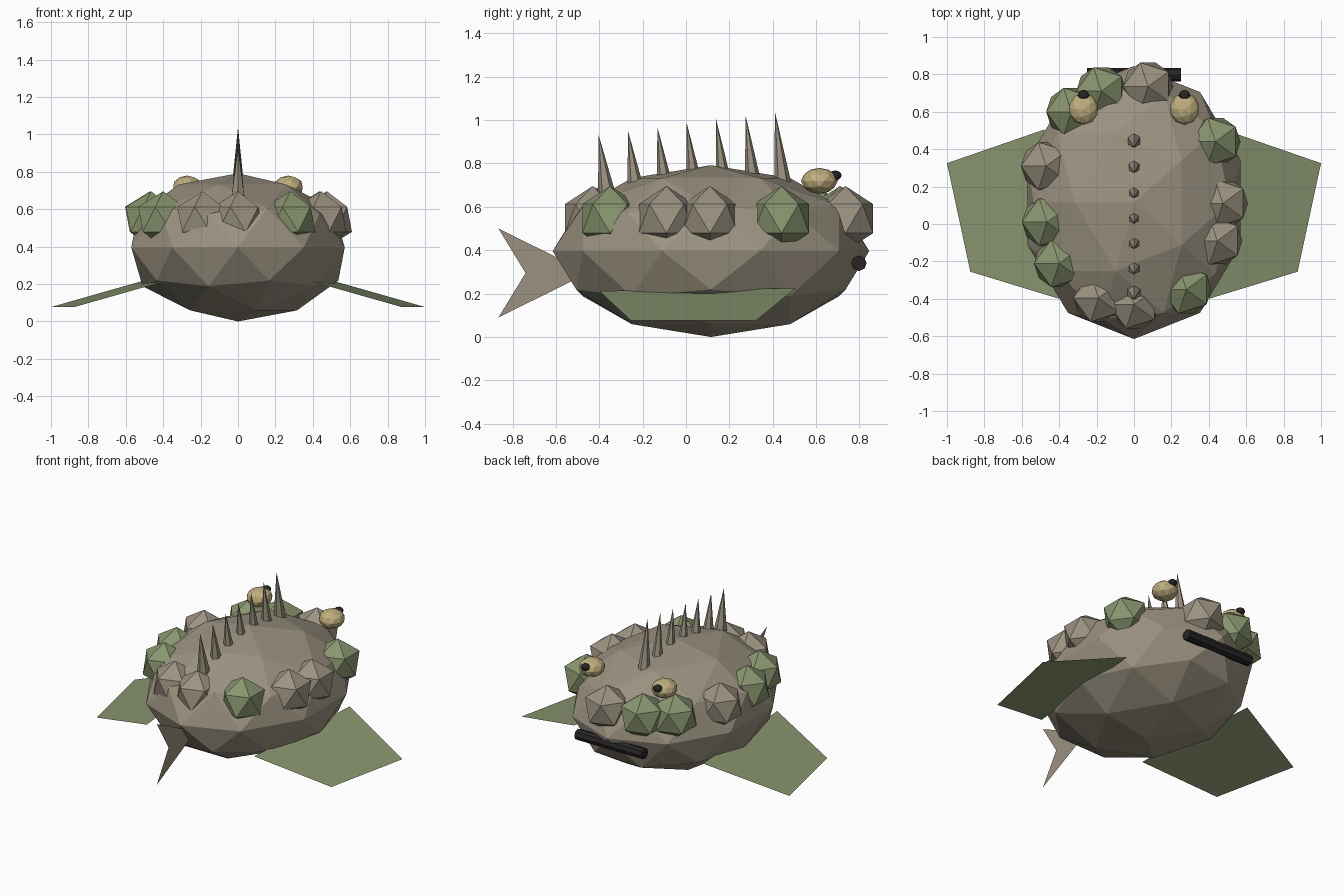
import bpy, bmesh
from math import pi
from mathutils import Vector, Matrix

if "Cube" in bpy.data.objects:
    bpy.data.objects.remove(bpy.data.objects["Cube"])


def material(name, rgb):
    m = bpy.data.materials.new(name)
    m.diffuse_color = (*rgb, 1)
    m.use_nodes = True
    m.node_tree.nodes["Principled BSDF"].inputs["Base Color"].default_value = m.diffuse_color
    return m


BROWN = material("stone_brown", (0.33, 0.29, 0.22))
GREEN = material("moss_green", (0.25, 0.30, 0.16))
GOLD = material("eye_gold", (0.52, 0.42, 0.21))
DARK = material("dark", (0.02, 0.018, 0.018))


def finish(name, bm, mat):
    me = bpy.data.meshes.new(name)
    bm.to_mesh(me)
    bm.free()
    me.materials.append(mat)
    ob = bpy.data.objects.new(name, me)
    bpy.context.collection.objects.link(ob)
    return ob


def ico(name, loc, scale, subdiv, mat):
    bm = bmesh.new()
    xf = Matrix.LocRotScale(Vector(loc), Matrix.Rotation(pi, 3, 'Z'), Vector(scale))
    bmesh.ops.create_icosphere(bm, subdivisions=subdiv, radius=1, matrix=xf)
    return finish(name, bm, mat)


def rod(name, a, b, r1, r2, sides, mat):
    a, b = Vector(a), Vector(b)
    d = b - a
    xf = Matrix.Translation((a + b) / 2) @ d.to_track_quat('Z', 'Y').to_matrix().to_4x4()
    bm = bmesh.new()
    bmesh.ops.create_cone(bm, cap_ends=True, segments=sides, radius1=r1,
                          radius2=r2, depth=d.length, matrix=xf)
    return finish(name, bm, mat)


def sheet(name, pts, mat):
    bm = bmesh.new()
    bm.faces.new([bm.verts.new(p) for p in pts])
    return finish(name, bm, mat)


# Body
ico("body", (0, 0.115, 0.396), (0.60, 0.73, 0.396), 2, BROWN)

# Ring of lumps around the upper body
brown_lumps = [(0.075, 0.735), (-0.47, 0.31), (-0.19, -0.395), (0, -0.43),
               (0.445, -0.09), (0.475, 0.11)]
green_lumps = [(-0.175, 0.71), (-0.335, 0.60), (-0.465, 0.01), (-0.40, -0.21),
               (0.28, -0.35), (0.435, 0.44)]
for lumps, mat in ((brown_lumps, BROWN), (green_lumps, GREEN)):
    for x, y in lumps:
        ico("lump", (x, y, 0.546), (0.15, 0.15, 0.15), 1, mat)

# Back spines, leaning backwards and shrinking toward the tail
for i in range(7):
    y = 0.447 - 0.1355 * i
    rod("back_spine", (0, y, 0.70 - 0.006 * i), (0, y - 0.037, 1.04 - 0.018 * i),
        0.04, 0, 6, BROWN)

# Eyes, pupils and side fins
for s in (-1, 1):
    ico("eye", (s * 0.27, 0.615, 0.72), (0.08, 0.085, 0.06), 2, GOLD)
    ico("pupil", (s * 0.27, 0.688, 0.745), (0.03, 0.03, 0.023), 2, DARK)
    sheet("side_fin", [(s * 0.48, 0.505, 0.225), (s * 1.0, 0.325, 0.077),
                       (s * 0.875, -0.255, 0.077), (s * 0.40, -0.40, 0.212)], GREEN)

# Mouth bar
rod("mouth", (-0.25, 0.797, 0.34), (0.25, 0.797, 0.34), 0.036, 0.036, 8, DARK)

# Forked tail fin
sheet("tail_fin", [(0, -0.45, 0.295), (0, -0.865, 0.50), (0, -0.74, 0.295),
                   (0, -0.865, 0.09)], BROWN)
